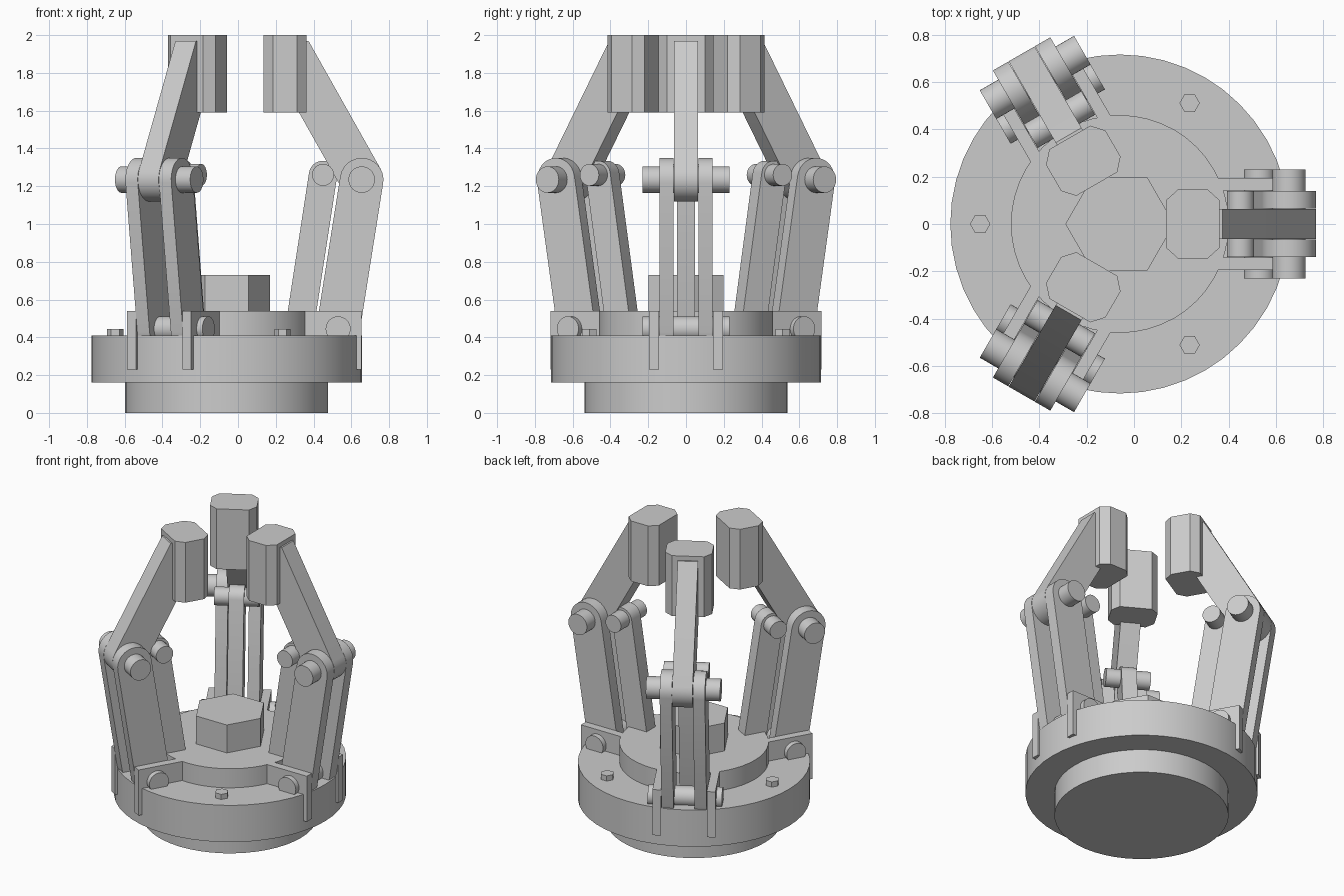
import bpy, bmesh
from math import pi, cos, sin, atan2, hypot
from mathutils import Matrix, Vector

if "Cube" in bpy.data.objects:
    bpy.data.objects.remove(bpy.data.objects["Cube"])

CENTRE_X = -0.06
grey = bpy.data.materials.new("light grey metal")
grey.use_nodes = True
grey.diffuse_color = (0.6, 0.6, 0.6, 1)
grey.node_tree.nodes["Principled BSDF"].inputs["Base Color"].default_value = grey.diffuse_color


def prism(name, outline, low, high, upright=True, spin=0):
    """Extrude an outline: along z when upright, otherwise an x-z outline along y."""
    bm = bmesh.new()
    rings = []
    for d in (low, high):
        rings.append([bm.verts.new((a, b, d) if upright else (a, d, b)) for a, b in outline])
    bm.faces.new(rings[0])
    bm.faces.new(rings[1])
    n = len(outline)
    for i in range(n):
        j = (i + 1) % n
        bm.faces.new((rings[0][i], rings[0][j], rings[1][j], rings[1][i]))
    bmesh.ops.recalc_face_normals(bm, faces=bm.faces)
    turn = Matrix.Translation(Vector((CENTRE_X, 0, 0))) @ Matrix.Rotation(spin, 4, "Z") \
        @ Matrix.Translation(Vector((-CENTRE_X, 0, 0)))
    bm.transform(turn)
    mesh = bpy.data.meshes.new(name)
    bm.to_mesh(mesh)
    bm.free()
    mesh.materials.append(grey)
    ob = bpy.data.objects.new(name, mesh)
    bpy.context.collection.objects.link(ob)
    bpy.ops.object.select_all(action="DESELECT")
    ob.select_set(True)
    bpy.context.view_layer.objects.active = ob
    bpy.ops.object.shade_smooth_by_angle(angle=0.5)
    return ob


def circle(x, y, r, sides=32):
    return [(x + r * cos(2 * pi * i / sides), y + r * sin(2 * pi * i / sides)) for i in range(sides)]


def arc(p, r, start, steps=14):
    return [(p[0] + r * cos(start + pi * i / steps), p[1] + r * sin(start + pi * i / steps))
            for i in range(steps + 1)]


def link(p, q, r):
    """Bar outline with rounded ends about two pivots."""
    a = atan2(q[1] - p[1], q[0] - p[0])
    return arc(p, r, a + pi / 2) + arc(q, r, a - pi / 2)


# Round base and central hub
prism("base_foot", circle(CENTRE_X, 0, 0.537, 48), 0, 0.16)
prism("base_disc", circle(CENTRE_X, 0, 0.716, 48), 0.16, 0.41)
prism("raised_disc", circle(CENTRE_X, 0, 0.46, 48), 0.41, 0.54)
prism("hub_hexagon", circle(CENTRE_X, 0, 0.23, 6), 0.54, 0.73)

# Pivots of one arm, in its x-z plane
low_outer, high_outer = (0.53, 0.445), (0.655, 1.235)
low_inner, high_inner = (0.325, 0.445), (0.45, 1.26)

# Finger outline: round knuckle, straight bar, flat top
lean = Vector((-0.49, 0.87)).normalized()
side = Vector((lean.y, -lean.x)) * 0.115
knuckle = Vector(high_outer)
outer_edge, inner_edge = knuckle + side, knuckle - side
TIP_Z = 1.97
outer_tip = outer_edge + lean * ((TIP_Z - outer_edge.y) / lean.y)
inner_tip = inner_edge + lean * ((1.66 - inner_edge.y) / lean.y)
finger = arc(high_outer, 0.115, atan2(-side.y, -side.x)) \
    + [tuple(outer_tip), (inner_tip.x, TIP_Z), tuple(inner_tip)]

pad = [(0.135, -0.1), (0.185, -0.145), (0.312, -0.145), (0.362, -0.1),
       (0.362, 0.1), (0.312, 0.145), (0.185, 0.145), (0.135, 0.1)]
bracket = [(0.35, 0.35), (0.35, 0.54), (0.655, 0.54), (0.655, 0.23), (0.6, 0.23), (0.6, 0.35)]

for n in range(3):
    spin = n * 2 * pi / 3
    tag = f"_{n + 1}"

    def across(name, outline, low, high):
        return prism(name + tag, outline, low, high, False, spin)

    # Finger with grip pad
    across("finger", finger, -0.063, 0.063)
    prism("grip_pad" + tag, pad, 1.59, 2.0, True, spin)

    # Paired outer links, base brackets and single inner link
    for word, s in (("left", 1), ("right", -1)):
        across("outer_link_" + word, link(low_outer, high_outer, 0.115), *sorted((s * 0.065, s * 0.14)))
        across("bracket_" + word, bracket, *sorted((s * 0.142, s * 0.195)))
    across("inner_link", link(low_inner, high_inner, 0.075), -0.048, 0.048)

    # Pivot pins
    across("knuckle_pin", circle(*high_outer, 0.07), -0.23, 0.23)
    across("base_pin", circle(*low_outer, 0.066), -0.23, 0.23)
    across("inner_pin", circle(*high_inner, 0.058), -0.14, 0.14)

    # Hexagonal bolt between arms
    prism("bolt" + tag, circle(CENTRE_X + 0.59, 0, 0.043, 6), 0.41, 0.445, True, spin + pi / 3)
